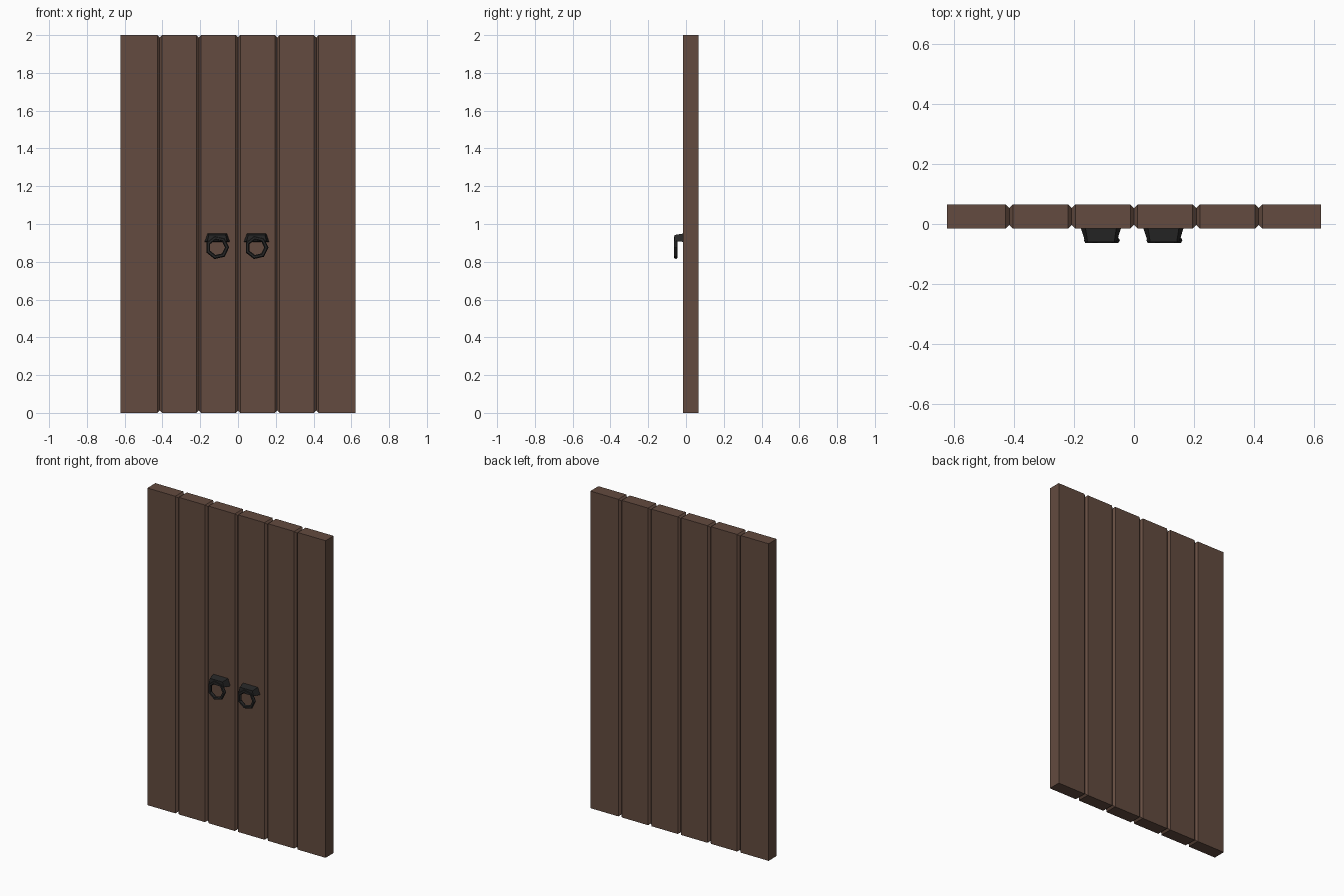
import bpy, bmesh, math
from mathutils import Matrix

if "Cube" in bpy.data.objects:
    bpy.data.objects.remove(bpy.data.objects["Cube"])

def material(name, rgb):
    m = bpy.data.materials.new(name)
    m.diffuse_color = (*rgb, 1)
    m.use_nodes = True
    m.node_tree.nodes["Principled BSDF"].inputs["Base Color"].default_value = m.diffuse_color
    return m

wood = material("dark_wood", (0.125, 0.07, 0.05))
iron = material("black_iron", (0.02, 0.02, 0.02))

def loft(name, rings, mat):
    """Skin a sequence of four-sided sections and cap both ends."""
    bm = bmesh.new()
    loops = [[bm.verts.new(p) for p in r] for r in rings]
    for a, b in zip(loops, loops[1:]):
        for i in range(4):
            j = (i + 1) % 4
            bm.faces.new((a[i], a[j], b[j], b[i]))
    bm.faces.new(loops[0])
    bm.faces.new(loops[-1])
    bmesh.ops.recalc_face_normals(bm, faces=bm.faces)
    me = bpy.data.meshes.new(name)
    bm.to_mesh(me)
    bm.free()
    me.materials.append(mat)
    ob = bpy.data.objects.new(name, me)
    bpy.context.collection.objects.link(ob)
    return ob

W, Y0, Y1, H = 0.2073, -0.015, 0.065, 2.0
C = 0.012  # chamfer

def section(x, d):
    return [(x, Y0 + d, d), (x, Y1 - d, d), (x, Y1 - d, H - d), (x, Y0 + d, H - d)]

# Planks: joined sides taper inward to form the V grooves
for i in range(6):
    x0 = (i - 3) * W
    x1 = x0 + W
    rings = []
    if i > 0:
        rings += [section(x0, C), section(x0 + C, 0)]
    else:
        rings.append(section(x0, 0))
    if i < 5:
        rings += [section(x1 - C, 0), section(x1, C)]
    else:
        rings.append(section(x1, 0))
    loft("plank_%d" % (i + 1), rings, wood)

# Handles: tapered bracket with a hanging ring
def bracket_section(y, wb, wt, zb, zt, cx):
    return [(cx - wb, y, zb), (cx + wb, y, zb), (cx + wt, y, zt), (cx - wt, y, zt)]

for side, cx in (("left", -0.11), ("right", 0.098)):
    loft(side + "_handle_bracket", [
        bracket_section(Y0 + 0.005, 0.068, 0.052, 0.905, 0.95, cx),
        bracket_section(-0.06, 0.052, 0.044, 0.91, 0.942, cx)], iron)
    bpy.ops.mesh.primitive_torus_add(
        major_segments=7, minor_segments=6, major_radius=0.052, minor_radius=0.011,
        location=(cx, -0.054, 0.876), rotation=(math.pi / 2, 0, 0))
    ring = bpy.context.object
    ring.name = side + "_handle_ring"
    ring.data.materials.append(iron)
